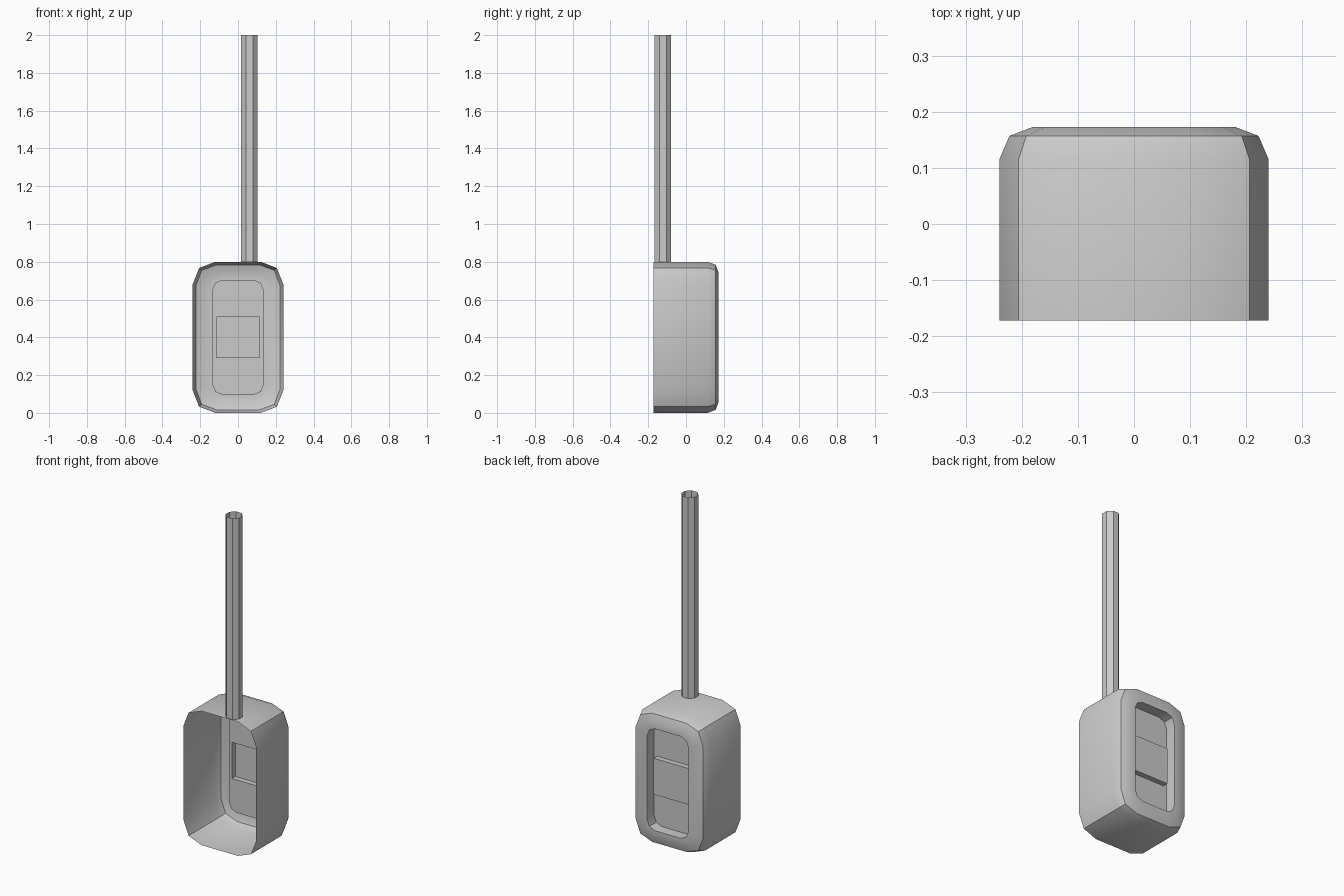
import bpy, bmesh, math

if "Cube" in bpy.data.objects:
    bpy.data.objects.remove(bpy.data.objects["Cube"])

MID_Z = 0.4


def mirrored_loop(corner):
    """Mirror one corner (x, height from middle) into a closed loop of four corners."""
    flip = corner[::-1]
    return ([(x, z) for x, z in corner] + [(-x, z) for x, z in flip] +
            [(-x, -z) for x, z in corner] + [(x, -z) for x, z in flip])


def add_ring(bm, corner, y):
    return [bm.verts.new((x, y, MID_Z + z)) for x, z in mirrored_loop(corner)]


def bridge(bm, a, b):
    n = len(a)
    for i in range(n):
        j = (i + 1) % n
        bm.faces.new((a[i], b[i], b[j], a[j]))


def finish(bm, name, smooth):
    mesh = bpy.data.meshes.new(name)
    bm.to_mesh(mesh)
    bm.free()
    ob = bpy.data.objects.new(name, mesh)
    bpy.context.collection.objects.link(ob)
    if smooth:
        bpy.ops.object.select_all(action='DESELECT')
        ob.select_set(True)
        bpy.context.view_layer.objects.active = ob
        bpy.ops.object.shade_smooth_by_angle(angle=math.radians(30))
    return ob


# Switch box: open-backed shell, bevelled rim, recessed panel, raised button
outer = [(0.24, 0.28), (0.206, 0.367), (0.12, 0.4)]
bevel = [(0.222, 0.275), (0.192, 0.355), (0.113, 0.384)]
rim = [(0.18, 0.26), (0.157, 0.32), (0.092, 0.342)]
recess = [(0.136, 0.25), (0.121, 0.288), (0.085, 0.304)]

bm = bmesh.new()
rings = [add_ring(bm, c, y) for c, y in (
    (outer, -0.172), (outer, 0.115), (bevel, 0.157),
    (rim, 0.173), (recess, 0.173), (recess, 0.108))]
for a, b in zip(rings, rings[1:]):
    bridge(bm, a, b)

# Panel floor around the button
button = [(0.115, 0.108)]
base = add_ring(bm, button, 0.108)
top = add_ring(bm, button, 0.14)
edge = rings[-1]
for c in range(4):
    n = (c + 1) % 4
    r0, r1, r2 = edge[c * 3:c * 3 + 3]
    bm.faces.new((r0, base[c], r2, r1))
    bm.faces.new((r2, base[c], base[n], edge[n * 3]))
bridge(bm, base, top)
bm.faces.new(top[::-1])
finish(bm, "switch_box", True)

# Conduit: open eight-sided pipe rising from the top of the box
bpy.ops.mesh.primitive_cylinder_add(
    vertices=8, radius=0.0475, depth=1.2, end_fill_type='NOTHING',
    location=(0.06, -0.122, 1.4), rotation=(0, 0, math.pi / 8))
bpy.context.object.name = "conduit_pipe"
